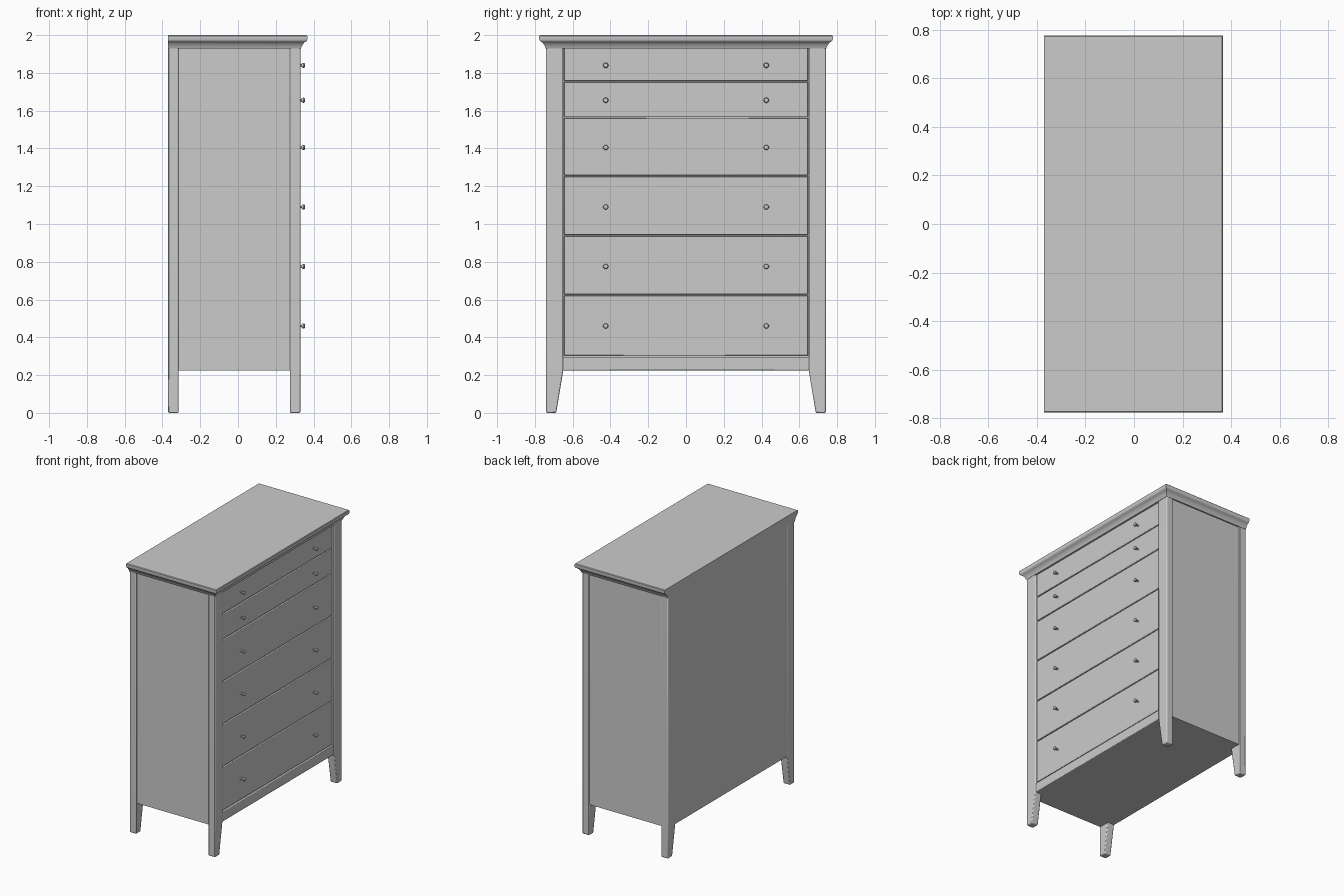
import bpy, bmesh, math

cube = bpy.data.objects.get("Cube")
if cube:
    bpy.data.objects.remove(cube)

paint = bpy.data.materials.new("grey_paint")
paint.use_nodes = True
GREY = (0.6, 0.6, 0.6, 1)
paint.diffuse_color = GREY
paint.node_tree.nodes["Principled BSDF"].inputs["Base Color"].default_value = GREY

BACK, FRONT, HALF = -0.37, 0.33, 0.74     # the drawers face +x
BASE, UNDER_TOP = 0.225, 1.935
POST_X, POST_Y = 0.055, 0.09


def finish(name, bm, bevel=0, segments=2):
    bmesh.ops.recalc_face_normals(bm, faces=bm.faces)
    mesh = bpy.data.meshes.new(name)
    bm.to_mesh(mesh)
    bm.free()
    ob = bpy.data.objects.new(name, mesh)
    bpy.context.collection.objects.link(ob)
    mesh.materials.append(paint)
    if bevel:
        mod = ob.modifiers.new("soft_edges", "BEVEL")
        mod.width, mod.segments = bevel, segments
    bpy.ops.object.select_all(action="DESELECT")
    ob.select_set(True)
    bpy.context.view_layer.objects.active = ob
    bpy.ops.object.shade_smooth_by_angle(angle=math.radians(35))
    return ob


def loft(name, sections, bevel=0):
    """Stack of rectangles (x0, x1, y0, y1, z), closed at both ends."""
    bm = bmesh.new()
    rings = [[bm.verts.new((x, y, z)) for x, y in
              ((x0, y0), (x1, y0), (x1, y1), (x0, y1))]
             for x0, x1, y0, y1, z in sections]
    for low, high in zip(rings, rings[1:]):
        for i in range(4):
            j = (i + 1) % 4
            bm.faces.new((low[i], low[j], high[j], high[i]))
    bm.faces.new(rings[0])
    bm.faces.new(rings[-1])
    return finish(name, bm, bevel)


def box(name, x0, x1, y0, y1, z0, z1, bevel=0):
    return loft(name, [(x0, x1, y0, y1, z0), (x0, x1, y0, y1, z1)], bevel)


# Carcass with recessed sides and a flush back
box("carcass", BACK + 0.001, FRONT - 0.025, -HALF + 0.008, HALF - 0.008, BASE, 1.96)

# Corner posts whose feet taper on the inner side
for depth, x0, x1 in (("back", BACK, BACK + POST_X), ("front", FRONT - POST_X, FRONT)):
    for side, s in (("left", 1), ("right", -1)):
        sections = []
        for z, width in ((0, 0.053), (BASE, POST_Y), (UNDER_TOP, POST_Y)):
            y0, y1 = sorted((s * HALF, s * (HALF - width)))
            sections.append((x0, x1, y0, y1, z))
        loft(f"{depth}_{side}_post", sections, 0.006)

# Bottom rail under the drawers
INNER = HALF - POST_Y
box("bottom_rail", 0.25, FRONT - 0.006, -INNER - 0.01, INNER + 0.01, BASE, 0.297, 0.004)

# Drawers with a pair of turned knobs each
edges = [0.3, 0.625, 0.94, 1.255, 1.565, 1.755, 1.945]
knob_heights = [0.46, 0.775, 1.09, 1.405, 1.655, 1.84]
knob_profile = [(0.006, 0), (0.006, 0.016), (0.012, 0.022), (0.014, 0.028),
                (0.011, 0.034), (0.005, 0.037)]
FACE = FRONT - 0.011
for n, (z0, z1, zk) in enumerate(zip(edges, edges[1:], knob_heights), 1):
    box(f"drawer_{n}", 0.25, FACE, -INNER + 0.004, INNER - 0.004, z0 + 0.003, z1 - 0.003, 0.004)
    for side, s in (("left", 1), ("right", -1)):
        bm = bmesh.new()
        rings = []
        for r, out in knob_profile:
            turn = [math.tau * k / 16 for k in range(16)]
            rings.append([bm.verts.new((FACE + out, s * 0.425 + r * math.cos(a),
                                        zk + r * math.sin(a))) for a in turn])
        for low, high in zip(rings, rings[1:]):
            for i in range(16):
                j = (i + 1) % 16
                bm.faces.new((low[i], low[j], high[j], high[i]))
        bm.faces.new(rings[0])
        bm.faces.new(rings[-1])
        finish(f"drawer_{n}_{side}_knob", bm)

# Moulded top: a cove on three sides below a rounded slab, flush at the back
profile = [(0.002, 1.928), (0.006, 1.938), (0.012, 1.95), (0.022, 1.962), (0.031, 1.967),
           (0.035, 1.971), (0.037, 1.978), (0.037, 1.996), (0.033, 2.0)]
loft("moulded_top", [(BACK, FRONT + o, -HALF - o, HALF + o, z) for o, z in profile])
